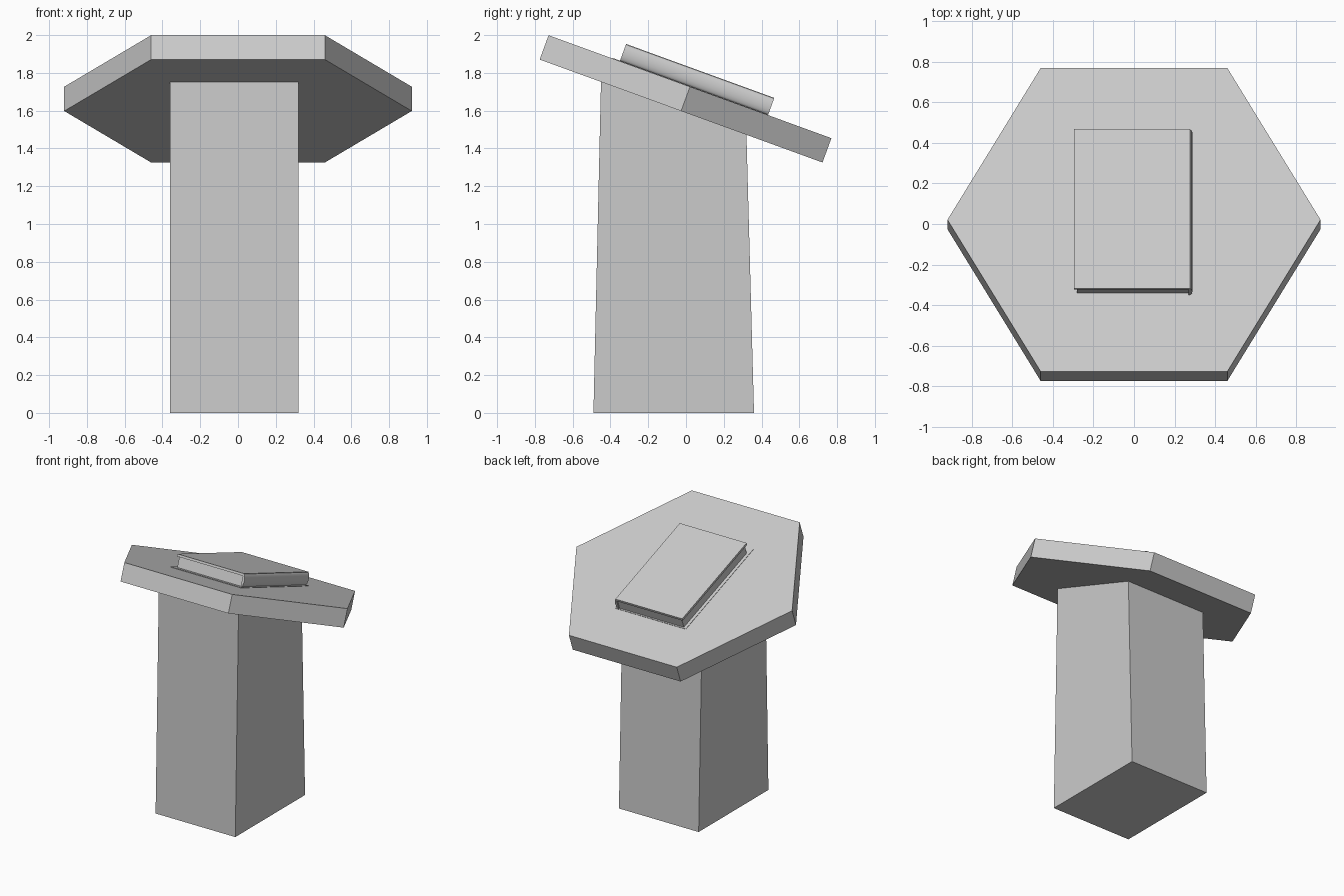
import bpy, bmesh, math
from mathutils import Matrix

if "Cube" in bpy.data.objects:
    bpy.data.objects.remove(bpy.data.objects["Cube"])

# Shared frame of the sloping top
TILT = Matrix.Translation((0, -0.0025, 1.6625)) @ Matrix.Rotation(math.radians(-20), 4, 'X')
HALF = 0.0685  # half the plate thickness


def make(name, bm, matrix=Matrix()):
    bmesh.ops.transform(bm, matrix=matrix, verts=bm.verts)
    bmesh.ops.recalc_face_normals(bm, faces=bm.faces)
    mesh = bpy.data.meshes.new(name)
    bm.to_mesh(mesh)
    bm.free()
    ob = bpy.data.objects.new(name, mesh)
    bpy.context.collection.objects.link(ob)
    return ob


def prism(name, profile, axis, start, end, matrix=Matrix()):
    """Extrude a closed 2D profile along x or y."""
    bm = bmesh.new()
    pts = [(start, a, b) if axis == 'x' else (a, start, b) for a, b in profile]
    face = bm.faces.new([bm.verts.new(p) for p in pts])
    ext = bmesh.ops.extrude_face_region(bm, geom=[face])
    move = (end - start, 0, 0) if axis == 'x' else (0, end - start, 0)
    bmesh.ops.translate(bm, vec=move, verts=[v for v in ext['geom'] if isinstance(v, bmesh.types.BMVert)])
    return make(name, bm, matrix)


def rect(x0, x1, z0, z1):
    return [(x0, z0), (x1, z0), (x1, z1), (x0, z1)]


# Tapered post, cut to the slope of the plate
prism("post", [(-0.49, 0), (0.36, 0), (0.32, 1.475), (-0.45, 1.755)], 'x', -0.36, 0.32)

# Hexagonal tilted plate
bm = bmesh.new()
bmesh.ops.create_cone(bm, cap_ends=True, segments=6, radius1=0.92, radius2=0.92, depth=2 * HALF)
# put the hexagon's points on the x axis
if max(v.co.x for v in bm.verts) < 0.9:
    bmesh.ops.rotate(bm, matrix=Matrix.Rotation(math.radians(30), 3, 'Z'), verts=bm.verts)
make("plate", bm, TILT)

# Book: flush lower cover, inset pages, upper cover and rounded spine
z0, z1 = HALF, HALF + 0.097
prism("lower_cover", rect(-0.303, 0.298, z0 - 0.02, z0 + 0.003), 'y', -0.437, 0.44, TILT)
prism("pages", rect(-0.28, 0.27, z0, z1 - 0.01), 'y', -0.385, 0.43, TILT)
prism("upper_cover", rect(-0.295, 0.275, z1 - 0.018, z1), 'y', -0.395, 0.44, TILT)
mid, rad = (z0 + z1) / 2, (z1 - z0) / 2
arc = [(0.268 + 0.02 * math.cos(t), mid + rad * math.sin(t))
       for t in [math.radians(-90 + 22.5 * i) for i in range(9)]]
spine = prism("spine", arc, 'y', -0.395, 0.44, TILT)
bpy.context.view_layer.objects.active = spine
spine.select_set(True)
bpy.ops.object.shade_smooth_by_angle(angle=math.radians(50))
